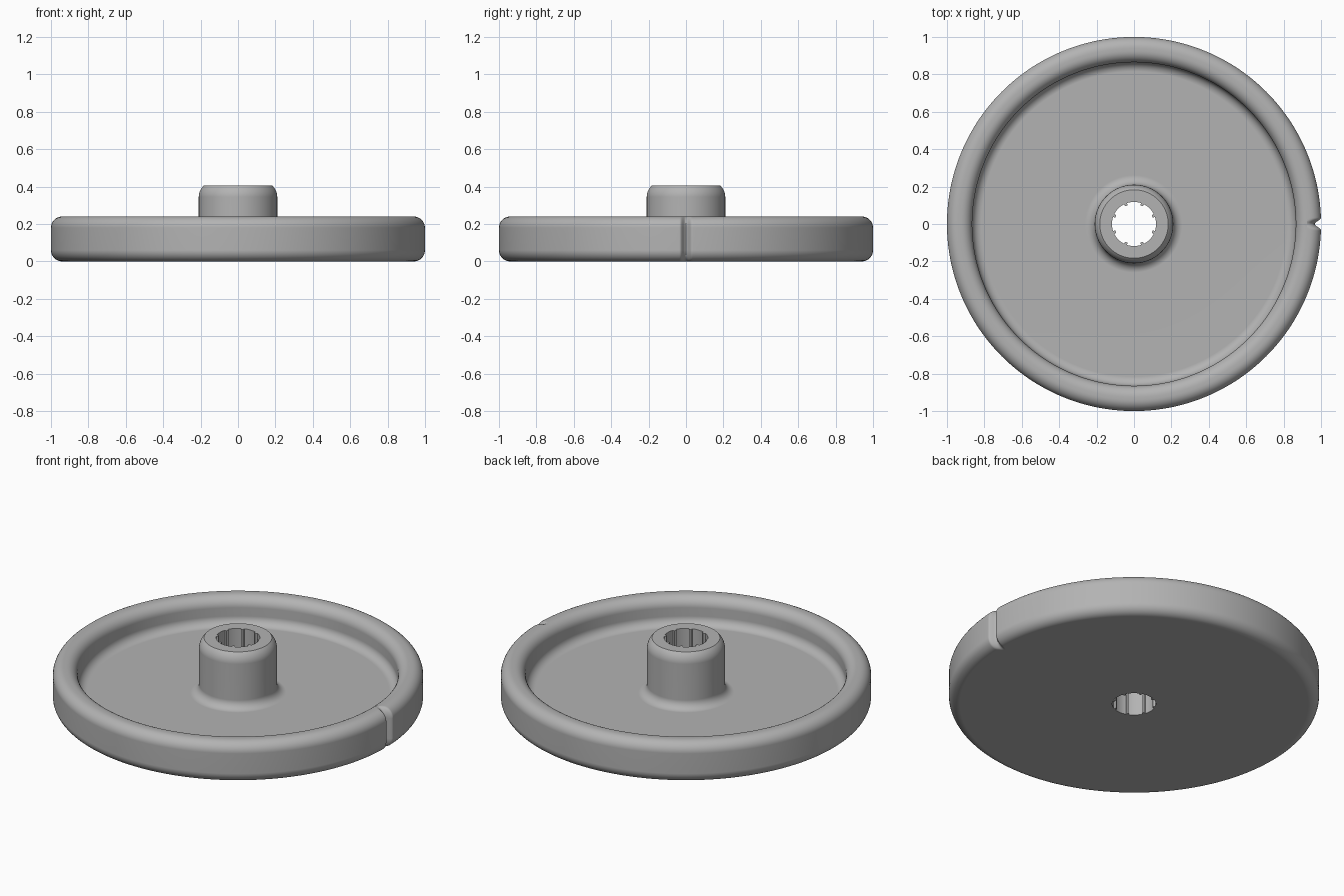
import bpy, bmesh
from math import cos, sin, radians, pi

cube = bpy.data.objects.get("Cube")
if cube:
    bpy.data.objects.remove(cube)

grey = bpy.data.materials.new("light_grey")
grey.use_nodes = True
colour = (0.45, 0.45, 0.45, 1)
grey.diffuse_color = colour
grey.node_tree.nodes["Principled BSDF"].inputs["Base Color"].default_value = colour

HEIGHT, FLOOR, HUB_TOP, BORE = 0.24, 0.08, 0.405, 0.118


def arc(cr, cz, radius, start, end, steps=8):
    """Points (radius, height) of a rounded corner, angles in degrees."""
    angles = [radians(start + (end - start) * i / steps) for i in range(steps + 1)]
    return [(cr + radius * cos(a), cz + radius * sin(a)) for a in angles]


# Cross-section from the bottom of the bore, round the rim, to the top of the hub
profile = [(BORE, 0)]
profile += arc(0.94, 0.06, 0.06, -90, 0)
profile += arc(0.94, HEIGHT - 0.06, 0.06, 0, 90)
profile += arc(0.925, HEIGHT - 0.06, 0.06, 90, 180)
profile += arc(0.815, FLOOR + 0.05, 0.05, 0, -90)
profile += arc(0.26, FLOOR + 0.05, 0.05, 270, 180)
profile += arc(0.13, HUB_TOP - 0.06, 0.08, 0, 48.6)
profile += [(BORE, HUB_TOP)]


def notch_depth(angle):
    """Rounded groove in the rim at angle zero."""
    offset = abs(angle) / 1.9
    return 0.033 * (1 + cos(pi * offset)) / 2 if offset < 1 else 0


def bore_radius(angle):
    """Eight short teeth inside the bore."""
    return 0.106 if abs(angle % 45 - 22.5) < 3.1 else BORE


# Angles round the wheel, closer together in the groove
angles = [i * 0.25 for i in range(-12, 12)] + [3 + i * 1.5 for i in range(236)]

bm = bmesh.new()
rings = []
for angle in angles:
    c, s = cos(radians(angle)), sin(radians(angle))
    ring = []
    for r, z in profile:
        if r > 0.935:
            r -= notch_depth(angle)
        elif r == BORE:
            r = bore_radius(angle)
        ring.append(bm.verts.new((r * c, r * s, z)))
    rings.append(ring)

count = len(profile)
for i, ring in enumerate(rings):
    after = rings[(i + 1) % len(rings)]
    for j in range(count):
        k = (j + 1) % count
        bm.faces.new((ring[j], after[j], after[k], ring[k]))
bmesh.ops.recalc_face_normals(bm, faces=bm.faces)

mesh = bpy.data.meshes.new("wheel_disc")
bm.to_mesh(mesh)
bm.free()
mesh.materials.append(grey)
wheel = bpy.data.objects.new("wheel_disc", mesh)
bpy.context.collection.objects.link(wheel)

# Smooth shading with crisp hub and bore edges
bpy.ops.object.select_all(action="DESELECT")
wheel.select_set(True)
bpy.context.view_layer.objects.active = wheel
bpy.ops.object.shade_smooth_by_angle(angle=radians(32))
weighted = wheel.modifiers.new("even_shading", "WEIGHTED_NORMAL")
weighted.keep_sharp = True
